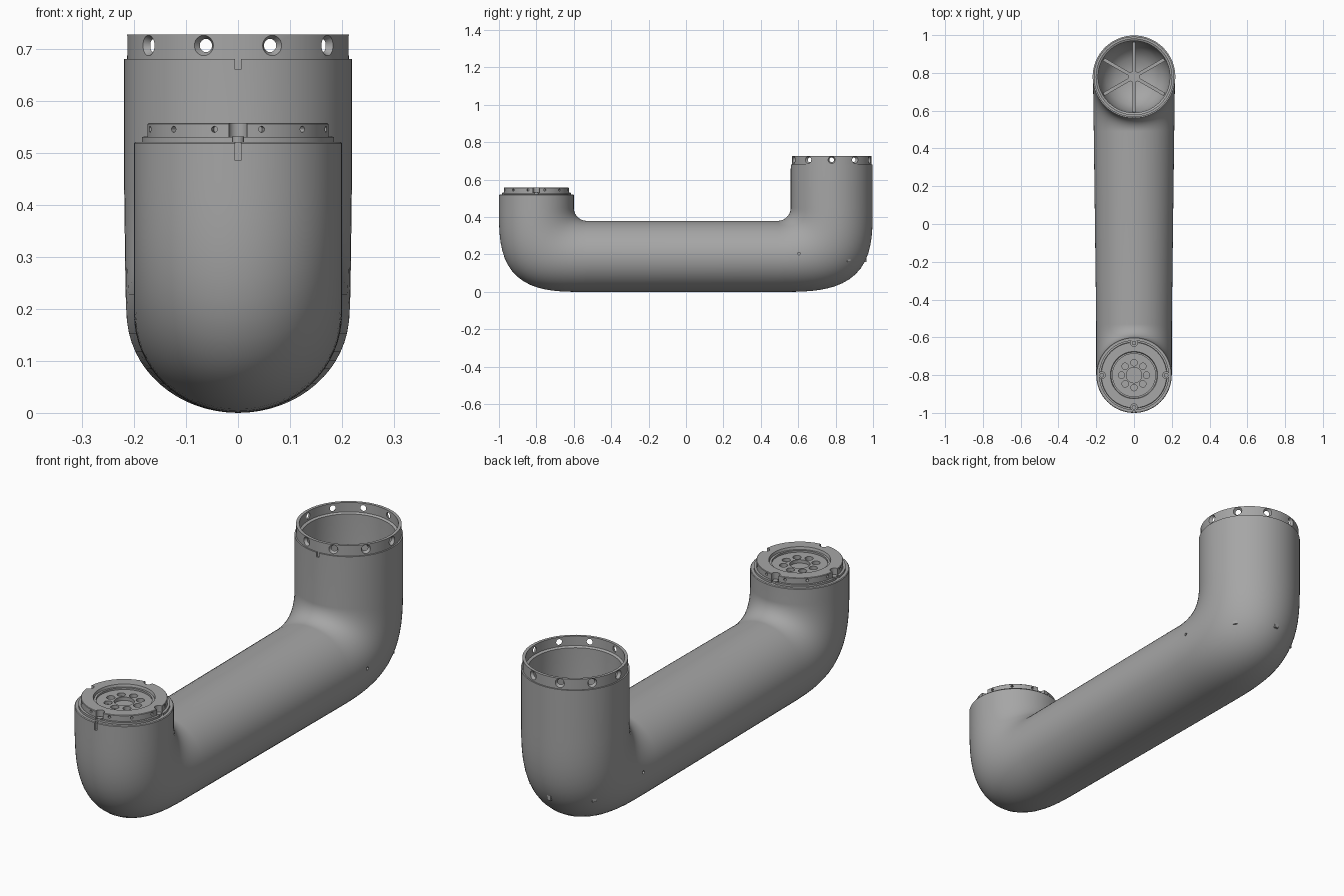
import bpy, bmesh
from math import sin, cos, pi, radians
from mathutils import Vector, Matrix

cube = bpy.data.objects.get("Cube")
if cube:
    bpy.data.objects.remove(cube, do_unlink=True)

SEG = 64
FRONT_Y, BACK_Y = -0.8, 0.779      # axes of the two joint cups
FRONT_R, BACK_R = 0.2, 0.219
PIVOT_Z, FILLET = 0.45, 0.07       # centre of the inner elbow fillets

grey = bpy.data.materials.new("machined_grey")
grey.use_nodes = True
grey.diffuse_color = (0.38, 0.38, 0.38, 1)
bsdf = next(n for n in grey.node_tree.nodes if n.type == 'BSDF_PRINCIPLED')
bsdf.inputs["Base Color"].default_value = grey.diffuse_color
bsdf.inputs["Roughness"].default_value = 0.5


def to_object(name, bm):
    bmesh.ops.recalc_face_normals(bm, faces=bm.faces)
    mesh = bpy.data.meshes.new(name)
    bm.to_mesh(mesh)
    bm.free()
    obj = bpy.data.objects.new(name, mesh)
    bpy.context.collection.objects.link(obj)
    mesh.materials.append(grey)
    return obj


def activate(obj):
    bpy.ops.object.select_all(action='DESELECT')
    obj.select_set(True)
    bpy.context.view_layer.objects.active = obj


def smooth(obj):
    activate(obj)
    bpy.ops.object.shade_smooth_by_angle(angle=radians(30))


def cut(obj, bm):
    """Subtract a set of cutter shapes from an object."""
    cutter = to_object("cutter", bm)
    cutter.hide_render = True
    mod = obj.modifiers.new("cut", 'BOOLEAN')
    mod.operation, mod.solver, mod.object = 'DIFFERENCE', 'EXACT', cutter
    activate(obj)
    bpy.ops.object.modifier_apply(modifier=mod.name)
    bpy.data.objects.remove(cutter, do_unlink=True)


def ring(centre, width, u):
    """Elliptical section spanned by the x axis and the half-axis u."""
    return [centre + Vector((width * cos(a), 0, 0)) + u * sin(a)
            for a in (2 * pi * i / SEG for i in range(SEG))]


def flat_ring(y, r, z, side=1):
    return ring(Vector((0, y, z)), r, Vector((0, side * r, 0)))


def loft(name, rings):
    """Skin consecutive sections and cap both ends."""
    bm = bmesh.new()
    loops = [[bm.verts.new(p) for p in r] for r in rings]
    for a, b in zip(loops, loops[1:]):
        for i in range(SEG):
            j = (i + 1) % SEG
            bm.faces.new((a[i], a[j], b[j], b[i]))
    bm.faces.new(loops[0])
    bm.faces.new(loops[-1])
    return to_object(name, bm)


def elbow(pivot_y, side, reach, w_cup, w_tube, steps=20, n=3.2):
    """Sections fanned about the fillet centre, from cup to tube."""
    pivot = Vector((0, pivot_y, PIVOT_Z))
    out = []
    for k in range(steps + 1):
        t = k / steps
        c, s = cos(t * pi / 2), sin(t * pi / 2)
        d = Vector((0, side * c, -s))
        far = ((max(c, 0) / reach) ** n + (s / PIVOT_Z) ** n) ** (-1 / n)
        out.append(ring(pivot + d * (far + FILLET) / 2,
                        w_cup + (w_tube - w_cup) * t, d * (far - FILLET) / 2))
    return out


def cylinder(bm, r1, r2, depth, matrix, seg=24):
    bmesh.ops.create_cone(bm, cap_ends=True, segments=seg, radius1=r1,
                          radius2=r2, depth=depth, matrix=matrix)


def box(bm, size, matrix):
    bmesh.ops.create_cube(bm, size=1, matrix=matrix @ Matrix.Diagonal((*size, 1)))


def around(y, z, angle, r):
    """Frame at radius r about a cup axis, local x pointing outward."""
    return (Matrix.Translation((0, y, z)) @ Matrix.Rotation(angle, 4, 'Z')
            @ Matrix.Translation((r, 0, 0)))


OUTWARD = Matrix.Rotation(pi / 2, 4, 'Y')

# Body: short cup, elbow, tube, elbow, tall hollow cup with collar
sections = [flat_ring(FRONT_Y, FRONT_R - 0.003, 0.521, -1),
            flat_ring(FRONT_Y, FRONT_R, 0.518, -1)]
sections += elbow(FRONT_Y + FRONT_R + FILLET, -1, 2 * FRONT_R + FILLET, FRONT_R, 0.2)
sections += elbow(BACK_Y - BACK_R - FILLET, 1, 2 * BACK_R + FILLET, BACK_R, 0.213)[::-1]
cup_profile = [(BACK_R, 0.68), (0.213, 0.68), (0.213, 0.727), (0.2, 0.727),
               (0.2, 0.685), (0.19, 0.68), (0.19, 0.3), (0.18, 0.24),
               (0.15, 0.18), (0.1, 0.14), (0.04, 0.125)]
sections += [flat_ring(BACK_Y, r, z) for r, z in cup_profile]
body = loft("arm_body", sections)

# Countersunk collar holes, alignment slots and side pin holes
bm = bmesh.new()
for i in range(10):
    cylinder(bm, 0.009, 0.025, 0.03,
             around(BACK_Y, 0.706, radians(36 * i), 0.208) @ OUTWARD)
box(bm, (0.012, 0.024, 0.06), Matrix.Translation((0, FRONT_Y - FRONT_R, 0.515)))
box(bm, (0.012, 0.012, 0.03), Matrix.Translation((0, BACK_Y - BACK_R, 0.675)))
for side in (-1, 1):
    cylinder(bm, 0.007, 0.007, 0.04,
             Matrix.Translation((side * 0.215, 0.605, 0.205)) @ OUTWARD, 12)
cut(body, bm)
smooth(body)

# Stiffening ribs and hub in the bottom of the tall cup
bm = bmesh.new()
for i in range(6):
    box(bm, (0.18, 0.018, 0.13), around(BACK_Y, 0.225, radians(30 + 60 * i), 0.095))
smooth(to_object("cup_ribs", bm))
bm = bmesh.new()
cylinder(bm, 0.03, 0.03, 0.17, Matrix.Translation((0, BACK_Y, 0.207)))
smooth(to_object("rib_hub", bm))

# Output flange on the short cup
flange_profile = [(0.185, 0.515), (0.185, 0.53), (0.175, 0.53), (0.175, 0.555),
                  (0.173, 0.557), (0.125, 0.557), (0.122, 0.546), (0.113, 0.546),
                  (0.113, 0.538)]
flange = loft("output_flange", [flat_ring(FRONT_Y, r, z) for r, z in flange_profile])
bm = bmesh.new()
for i in range(12):
    cylinder(bm, 0.006, 0.006, 0.03,
             around(FRONT_Y, 0.545, radians(15 + 30 * i), 0.172) @ OUTWARD, 12)
for i in range(8):
    cylinder(bm, 0.017, 0.017, 0.04, around(FRONT_Y, 0.543, radians(45 * i), 0.066))
for i in range(4):
    cylinder(bm, 0.018, 0.018, 0.1, around(FRONT_Y, 0.54, radians(90 * i), 0.17))
cylinder(bm, 0.041, 0.041, 0.04, Matrix.Translation((0, FRONT_Y, 0.543)), 32)
cut(flange, bm)
smooth(flange)

# Screws seated in the flange notches
bm = bmesh.new()
for i in range(4):
    cylinder(bm, 0.012, 0.012, 0.014, around(FRONT_Y, 0.524, radians(90 * i), 0.17))
smooth(to_object("notch_screws", bm))
